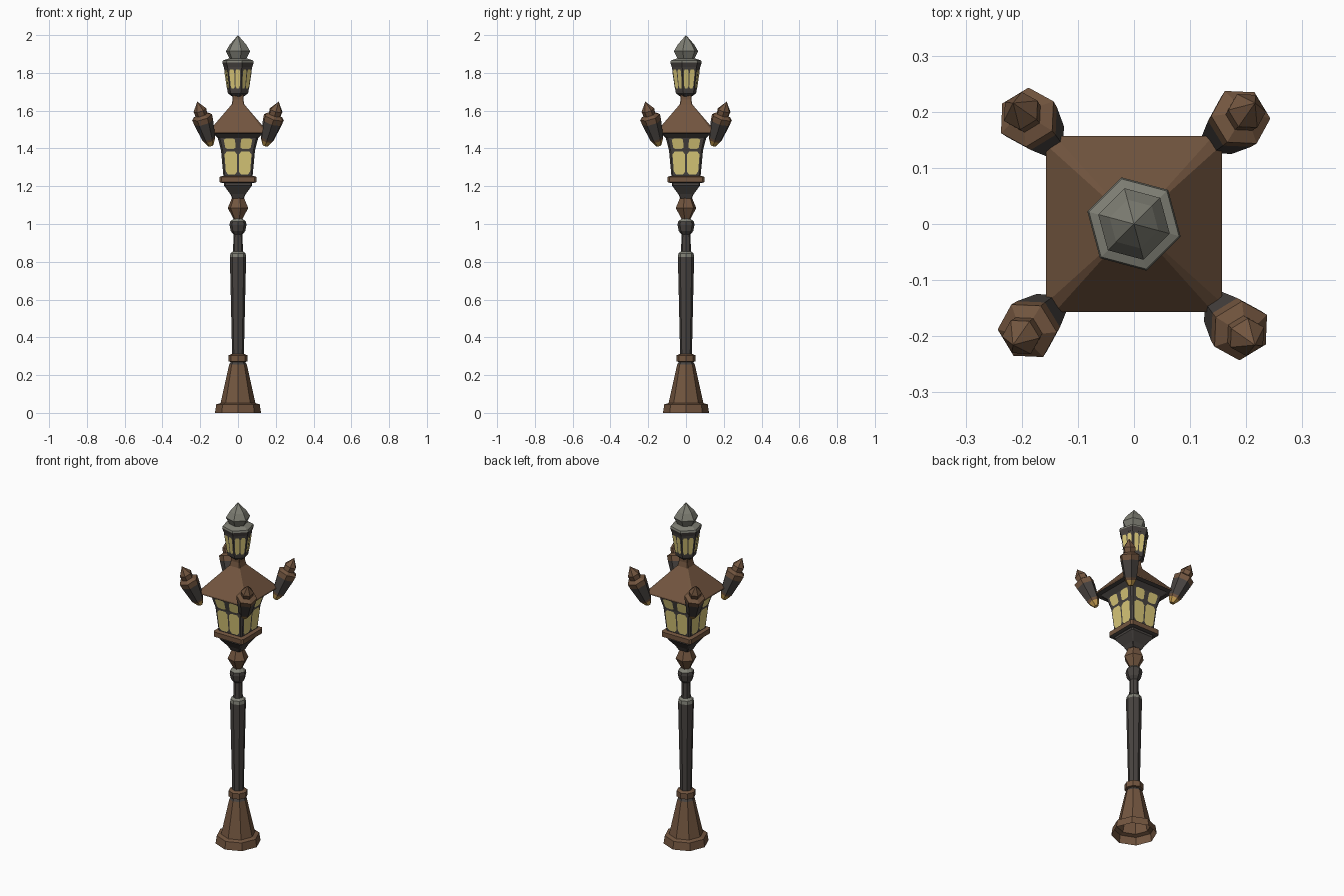
import bpy, bmesh, math
from mathutils import Vector, Matrix

if "Cube" in bpy.data.objects:
    bpy.data.objects.remove(bpy.data.objects["Cube"])


def mat(name, rgb):
    m = bpy.data.materials.new(name)
    m.diffuse_color = (*rgb, 1)
    m.use_nodes = True
    m.node_tree.nodes["Principled BSDF"].inputs["Base Color"].default_value = m.diffuse_color
    return m


DARK, BROWN, GLASS, PEWTER, GOLD = range(5)
MATS = [mat("dark_iron", (0.065, 0.057, 0.052)),
        mat("brown_bronze", (0.17, 0.092, 0.050)),
        mat("yellow_glass", (0.70, 0.58, 0.19)),
        mat("grey_pewter", (0.21, 0.21, 0.175)),
        mat("gold_glow", (0.55, 0.33, 0.08))]


def polygon(n, turn):
    """Ring of a regular polygon."""
    def ring(r, z):
        return [Vector((r * math.cos(turn + 2 * math.pi * i / n),
                        r * math.sin(turn + 2 * math.pi * i / n), z)) for i in range(n)]
    return ring


def chamfered_square(r, z):
    """Square ring with cut corners; even sides are the long ones."""
    k = r * 0.90
    pts = []
    for i in range(4):
        rot = Matrix.Rotation(i * math.pi / 2, 3, 'Z')
        pts += [rot @ Vector((r, -k, z)), rot @ Vector((r, k, z))]
    return pts


def finish(bm, name):
    me = bpy.data.meshes.new(name)
    bm.to_mesh(me)
    bm.free()
    for m in MATS:
        me.materials.append(m)
    ob = bpy.data.objects.new(name, me)
    bpy.context.collection.objects.link(ob)
    return ob


def loft(name, ring, profile, bottom=True, top=True, matrix=None):
    """Stack rings (radius, height, colour of the band above)."""
    bm = bmesh.new()
    rows = [[bm.verts.new(p) for p in ring(r, z)] for r, z, _ in profile]
    n = len(rows[0])
    for a, b, p in zip(rows, rows[1:], profile):
        for i in range(n):
            j = (i + 1) % n
            bm.faces.new((a[i], a[j], b[j], b[i])).material_index = p[2]
    if bottom:
        bm.faces.new(rows[0][::-1]).material_index = profile[0][2]
    if top:
        bm.faces.new(rows[-1]).material_index = profile[-1][2]
    bmesh.ops.remove_doubles(bm, verts=bm.verts, dist=0.0003)
    if matrix:
        bm.transform(matrix)
    return finish(bm, name)


def panes(name, ring, lo, hi, sides, spans, v0, v1):
    """Thin glass plates with clipped corners on the chosen sides."""
    bm = bmesh.new()
    a, b = ring(*lo), ring(*hi)
    for i in sides:
        j = (i + 1) % len(a)
        nrm = (a[j] - a[i]).cross(b[i] - a[i]).normalized() * 0.003
        for u0, u1 in spans:
            du, dv = (u1 - u0) * 0.2, (v1 - v0) * 0.12
            uv = [(u0 + du, v0), (u1 - du, v0), (u1, v0 + dv), (u1, v1 - dv),
                  (u1 - du, v1), (u0 + du, v1), (u0, v1 - dv), (u0, v0 + dv)]
            vs = [bm.verts.new(a[i].lerp(a[j], u).lerp(b[i].lerp(b[j], u), v) + nrm)
                  for u, v in uv]
            bm.faces.new(vs).material_index = GLASS
    return finish(bm, name)


octa = polygon(8, 0)
hexa = polygon(6, math.radians(-15))

# Flared foot, open underneath
loft("foot", octa, [(0.122, 0, BROWN), (0.115, 0.045, BROWN), (0.092, 0.052, BROWN),
                    (0.047, 0.255, DARK), (0.038, 0.27, BROWN), (0.051, 0.272, BROWN),
                    (0.051, 0.305, BROWN), (0.032, 0.312, BROWN)], bottom=False)

# Tapered shaft and thin upper shaft with knob
loft("shaft", octa, [(0.031, 0.30, DARK), (0.043, 0.825, PEWTER), (0.040, 0.845, PEWTER),
                     (0.026, 0.855, DARK), (0.024, 0.945, DARK), (0.038, 0.962, DARK),
                     (0.045, 0.995, DARK), (0.042, 1.012, PEWTER), (0.022, 1.03, DARK)])
loft("bronze_knob", hexa, [(0.024, 1.025, BROWN), (0.056, 1.085, BROWN), (0.032, 1.14, BROWN)])

# Lantern seat and ledge
loft("lantern_seat", chamfered_square, [(0.030, 1.135, DARK), (0.042, 1.16, DARK),
                                        (0.075, 1.205, DARK), (0.075, 1.222, DARK)])
loft("lantern_ledge", chamfered_square, [(0.085, 1.218, DARK), (0.097, 1.222, BROWN),
                                         (0.097, 1.25, BROWN), (0.075, 1.256, BROWN)])

# Main lantern body, flaring to the eaves
B = [(0.077, 1.25), (0.090, 1.39), (0.107, 1.455), (0.135, 1.482)]
loft("lantern_body", chamfered_square, [(r, z, DARK) for r, z in B])
panes("lower_panes", chamfered_square, B[0], B[1], (0, 2, 4, 6),
      [(0.05, 0.47), (0.53, 0.95)], 0.09, 0.96)
panes("upper_panes", chamfered_square, B[1], B[2], (0, 2, 4, 6),
      [(0.10, 0.42), (0.58, 0.90)], 0.12, 0.98)

# Pyramid roof and neck
loft("roof", chamfered_square, [(0.125, 1.478, DARK), (0.157, 1.482, BROWN), (0.156, 1.49, BROWN),
                                (0.034, 1.632, BROWN), (0.028, 1.66, BROWN), (0.030, 1.70, BROWN)])

# Small top lantern with pane pairs
T = [(0.058, 1.705), (0.078, 1.835)]
loft("top_lantern", hexa, [(0.032, 1.675, DARK), (0.055, 1.692, DARK), (*T[0], DARK),
                           (*T[1], DARK)])
panes("top_panes", hexa, *T, range(6), [(0.10, 0.46), (0.54, 0.90)], 0.1, 0.88)

# Pewter cap and pointed finial
loft("cap", hexa, [(0.078, 1.832, DARK), (0.086, 1.855, PEWTER), (0.083, 1.866, PEWTER),
                   (0.045, 1.878, PEWTER)])
loft("finial", hexa, [(0.044, 1.872, PEWTER), (0.066, 1.915, PEWTER), (0.045, 1.95, PEWTER),
                      (0.0001, 2.0, PEWTER)], top=False)

# Four tilted corner lamps
lo, hi = Vector((0.203, 0, 1.415)), Vector((0.305, 0, 1.648))
tilt = (hi - lo).to_track_quat('Z', 'Y').to_matrix().to_4x4()
for i in range(4):
    m = Matrix.Rotation(math.radians(45 + 90 * i), 4, 'Z') @ Matrix.Translation(lo) @ tilt
    loft("corner_lamp", hexa, [(0.014, 0, GOLD), (0.030, 0.028, BROWN), (0.036, 0.042, DARK),
                               (0.052, 0.135, BROWN), (0.055, 0.165, BROWN),
                               (0.032, 0.178, BROWN), (0.035, 0.205, BROWN),
                               (0.0001, 0.254, BROWN)], top=False, matrix=m)
